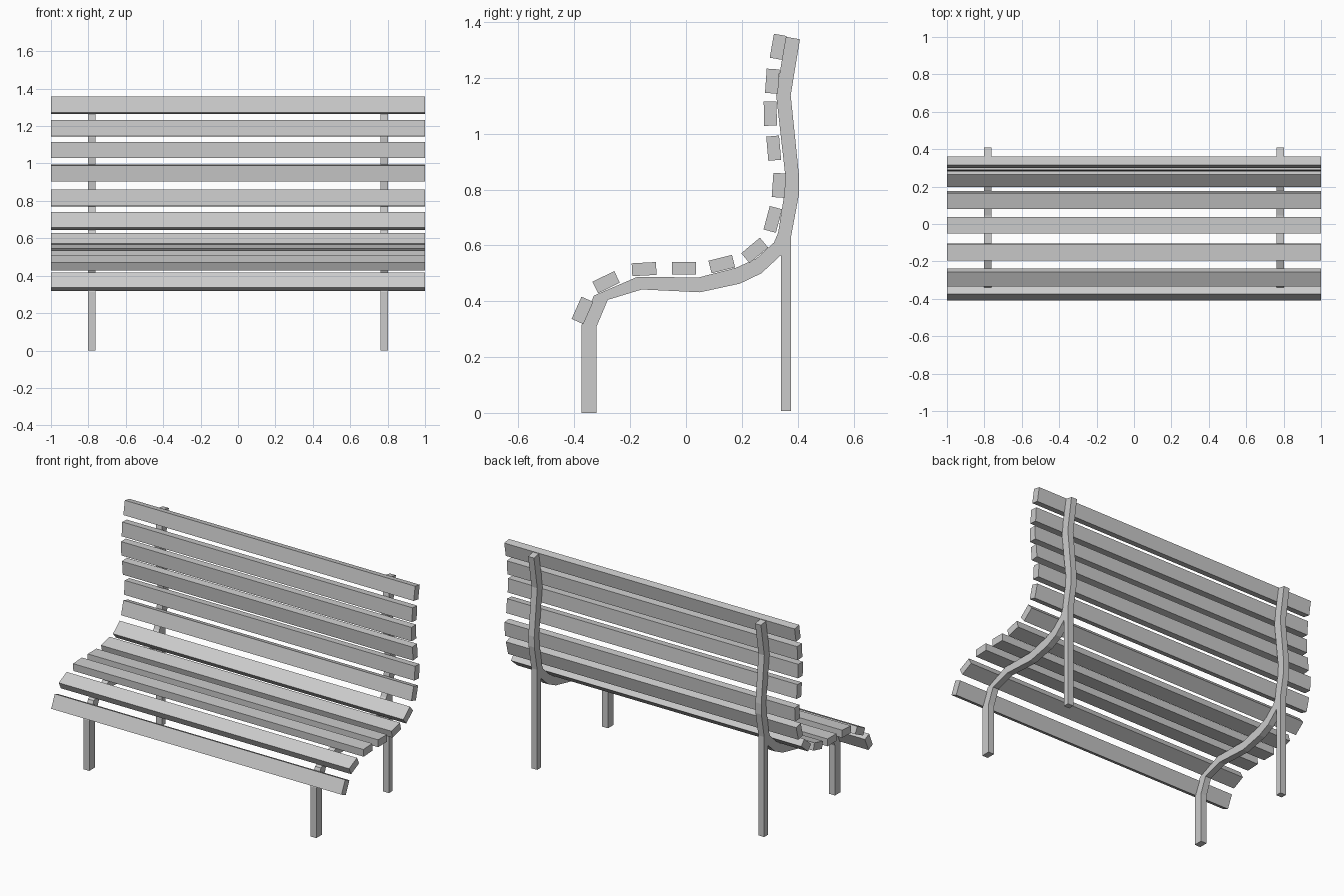
import bpy, bmesh
from math import radians

if "Cube" in bpy.data.objects:
    bpy.data.objects.remove(bpy.data.objects["Cube"])

X_IN, X_OUT = 0.762, 0.802   # frame bar sides


def extrude_strip(name, pairs):
    """Sweep a bar given (outer, inner) edge points in the y-z plane, mirrored in x."""
    bm = bmesh.new()
    rings = []
    for (oy, oz), (iy, iz) in pairs:
        rings.append([bm.verts.new(c) for c in (
            (X_IN, oy, oz), (X_OUT, oy, oz), (X_OUT, iy, iz), (X_IN, iy, iz))])
    for a, b in zip(rings, rings[1:]):
        for i in range(4):
            j = (i + 1) % 4
            bm.faces.new((a[i], a[j], b[j], b[i]))
    bm.faces.new(rings[0][::-1])
    bm.faces.new(rings[-1])
    bmesh.ops.recalc_face_normals(bm, faces=bm.faces)
    mesh = bpy.data.meshes.new(name)
    bm.to_mesh(mesh)
    bm.free()
    ob = bpy.data.objects.new(name, mesh)
    bpy.context.collection.objects.link(ob)
    ob.modifiers.new("Mirror", 'MIRROR').use_axis[0] = True
    return ob


def slat(name, y, z, angle):
    bpy.ops.mesh.primitive_cube_add(size=1, location=(0, y, z),
                                    rotation=(radians(angle), 0, 0))
    ob = bpy.context.object
    ob.name = name
    ob.scale = (2.0, 0.087, 0.046)


# Curved side frames: front leg, seat support and backrest in one bar
extrude_strip("side_frame", [
    ((-0.32, 0.0), (-0.375, 0.0)),
    ((-0.32, 0.31), (-0.375, 0.313)),
    ((-0.28, 0.405), (-0.33, 0.42)),
    ((-0.158, 0.442), (-0.175, 0.487)),
    ((0.05, 0.432), (0.045, 0.485)),
    ((0.193, 0.463), (0.18, 0.52)),
    ((0.27, 0.50), (0.252, 0.553)),
    ((0.34, 0.565), (0.315, 0.61)),
    ((0.376, 0.63), (0.33, 0.645)),
    ((0.404, 0.78), (0.355, 0.80)),
    ((0.405, 0.847), (0.355, 0.855)),
    ((0.375, 1.138), (0.323, 1.138)),
    ((0.408, 1.338), (0.357, 1.347)),
])

# Straight rear legs
extrude_strip("rear_leg", [((0.376, 0.007), (0.34, 0.007)),
                           ((0.376, 0.63), (0.34, 0.575))])

# Seat slats: y, z, tilt in degrees
seat = [(-0.371, 0.367, 66), (-0.286, 0.468, 26), (-0.15, 0.515, 3),
        (-0.007, 0.518, 0), (0.128, 0.533, 14), (0.246, 0.582, 40)]
for i, s in enumerate(seat):
    slat(f"seat_slat_{i + 1}", *s)

# Backrest slats
back = [(0.311, 0.693, 75), (0.333, 0.815, 86), (0.314, 0.948, 95),
        (0.302, 1.072, 91), (0.309, 1.188, 86), (0.33, 1.311, 80)]
for i, s in enumerate(back):
    slat(f"back_slat_{i + 1}", *s)
